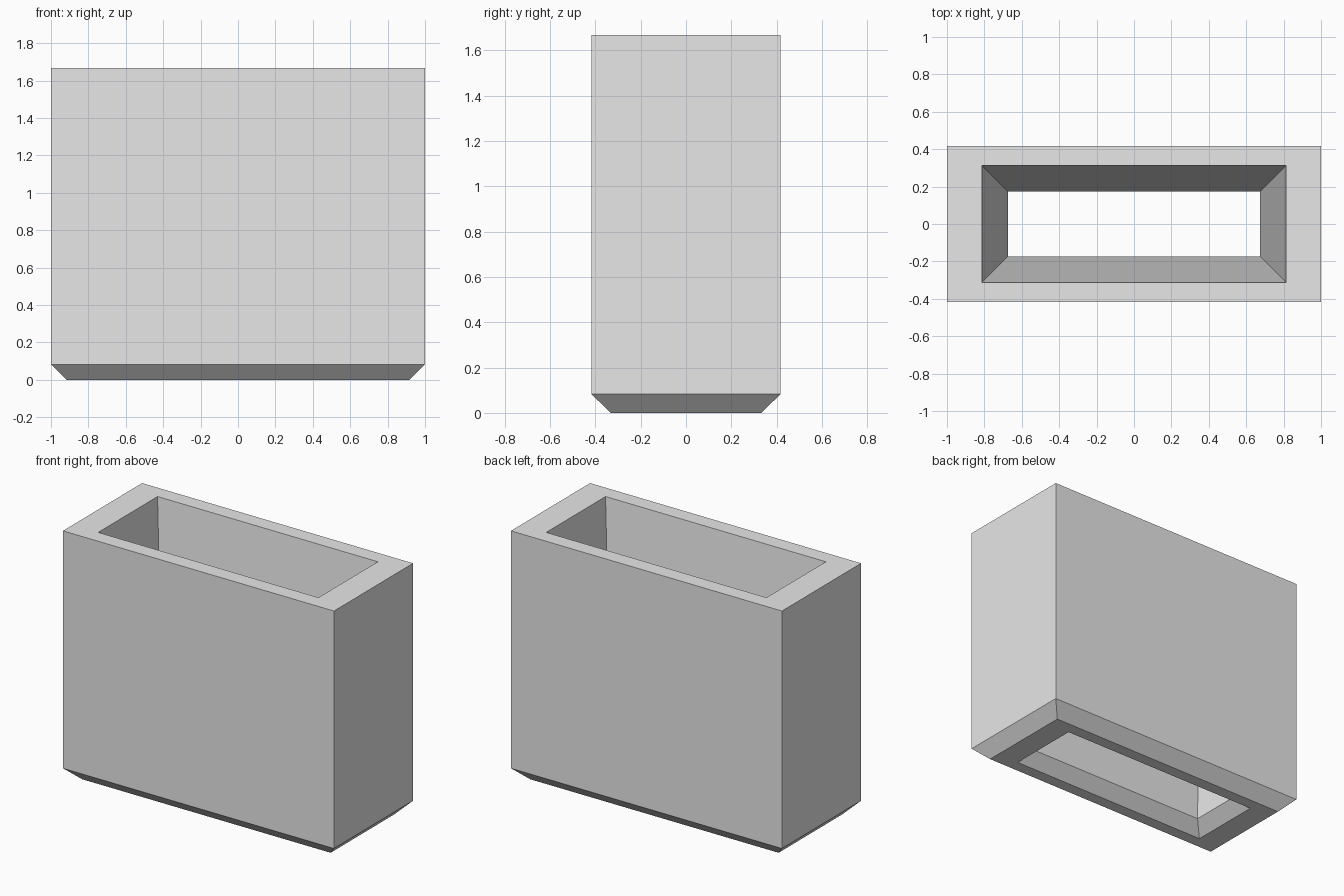
import bpy
import bmesh

cube = bpy.data.objects.get("Cube")
if cube:
    bpy.data.objects.remove(cube, do_unlink=True)

HEIGHT = 1.667
BEVEL = 0.083

# Plain grey material
grey = bpy.data.materials.new("light_grey")
grey.use_nodes = True
colour = (0.8, 0.8, 0.8, 1)
grey.diffuse_color = colour
grey.node_tree.nodes["Principled BSDF"].inputs["Base Color"].default_value = colour

# Rectangular rings (half width, half depth, height): up the outside, down the inside
rings = [
    (0.917, 0.333, 0),            # outer foot
    (1.0, 0.417, BEVEL),          # top of the outer bevel
    (1.0, 0.417, HEIGHT),         # outer rim
    (0.813, 0.313, HEIGHT),       # inner rim
    (0.675, 0.175, BEVEL),        # narrowest point of the tapered well
    (0.755, 0.252, 0),            # flared lower opening
]


def add_ring(bm, x, y, z):
    corners = [(-1, -1), (1, -1), (1, 1), (-1, 1)]
    return [bm.verts.new((sx * x, sy * y, z)) for sx, sy in corners]


# Hollow sleeve: bridge each ring to the next, closing the loop underneath
bm = bmesh.new()
loops = [add_ring(bm, *ring) for ring in rings]
for lower, upper in zip(loops, loops[1:] + loops[:1]):
    for i in range(4):
        j = (i + 1) % 4
        bm.faces.new((lower[i], lower[j], upper[j], upper[i]))
bmesh.ops.recalc_face_normals(bm, faces=bm.faces)

mesh = bpy.data.meshes.new("hollow_sleeve")
bm.to_mesh(mesh)
bm.free()
mesh.materials.append(grey)
sleeve = bpy.data.objects.new("hollow_sleeve", mesh)
bpy.context.collection.objects.link(sleeve)
